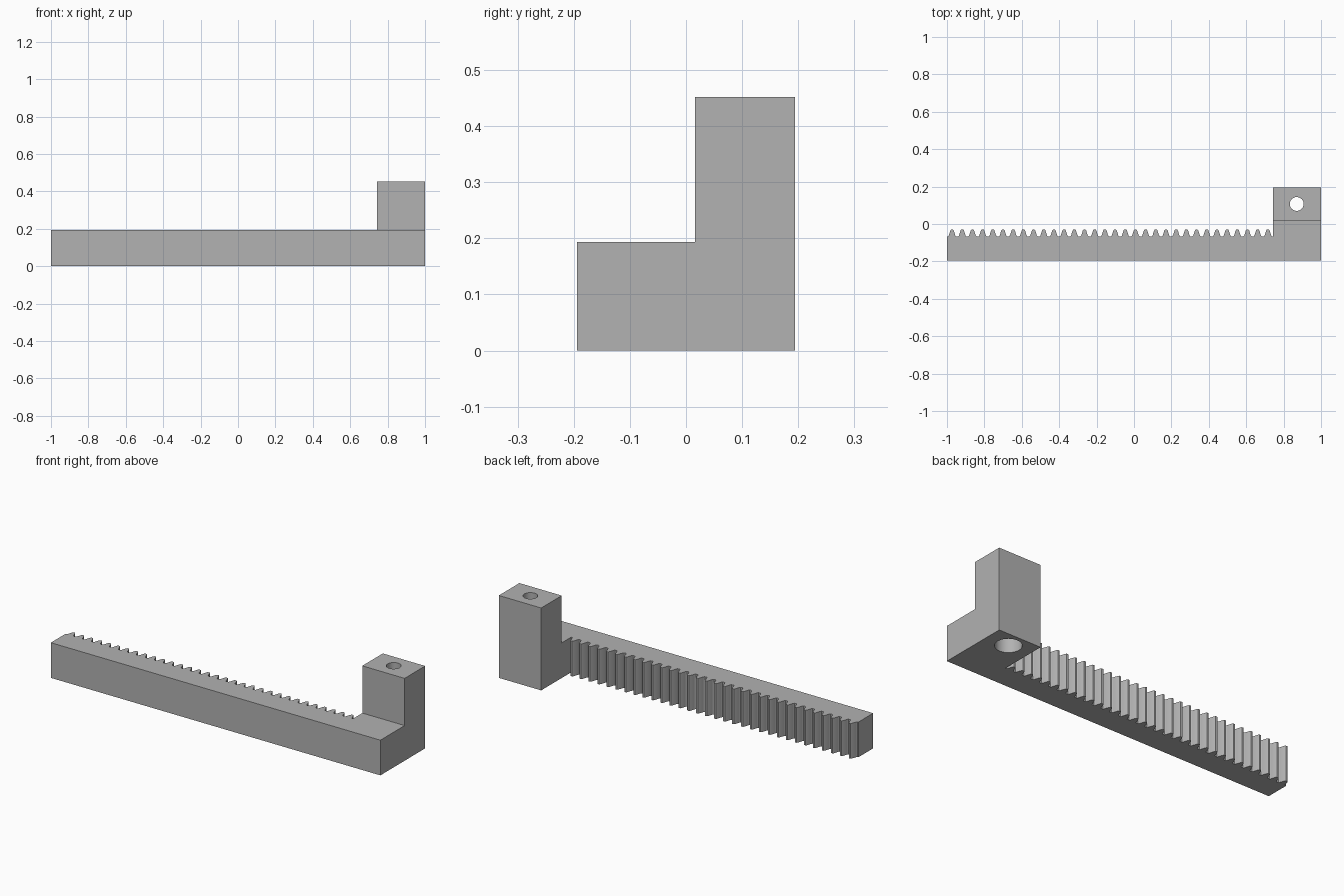
import bpy
import bmesh
from math import radians

if "Cube" in bpy.data.objects:
    bpy.data.objects.remove(bpy.data.objects["Cube"], do_unlink=True)

# Main sizes
FRONT, BACK, STEP = -0.194, 0.194, 0.016
ROOT, TIP = -0.066, -0.029
BAR_TOP, BLOCK_TOP = 0.193, 0.452
BLOCK_X = 0.743
TEETH = 32
PITCH = (BLOCK_X + 1) / TEETH
HOLE = (0.87, 0.107)

# Plain grey material
grey = bpy.data.materials.new("grey")
grey.use_nodes = True
colour = (0.445, 0.445, 0.445, 1)
grey.diffuse_color = colour
grey.node_tree.nodes["Principled BSDF"].inputs["Base Color"].default_value = colour

# Half of one tooth: offset from its centre line, and height as a share of the depth
HALF_TOOTH = [(0.021, 0), (0.0175, 0.12), (0.0125, 0.55), (0.009, 0.85), (0.005, 1)]


def rack_outline():
    """Plan outline: straight front, foot of the block, then teeth from right to left."""
    points = [(-1, FRONT), (1, FRONT), (1, STEP), (1, BACK),
              (BLOCK_X, BACK), (BLOCK_X, STEP), (BLOCK_X, ROOT)]
    for i in reversed(range(TEETH)):
        centre = -1 + PITCH * (i + 0.5)
        rising = [(centre + dx, ROOT + h * (TIP - ROOT)) for dx, h in HALF_TOOTH]
        falling = [(2 * centre - x, y) for x, y in reversed(rising)]
        points += rising + falling
    points.append((-1, ROOT))
    return points


def extrude_up(bm, face, height):
    """Raise a face and return the new top face."""
    result = bmesh.ops.extrude_face_region(bm, geom=[face])["geom"]
    verts = [g for g in result if isinstance(g, bmesh.types.BMVert)]
    bmesh.ops.translate(bm, verts=verts, vec=(0, 0, height))
    return next(g for g in result if isinstance(g, bmesh.types.BMFace))


# Toothed bar with an upright block at its left end
bm = bmesh.new()
base = bm.faces.new([bm.verts.new((x, y, 0)) for x, y in rack_outline()])
bar_top = extrude_up(bm, base, BAR_TOP)
corners = [v for v in bar_top.verts if abs(v.co.y - STEP) < 1e-4]
bmesh.ops.connect_verts(bm, verts=corners)
foot = next(f for f in bm.faces if all(
    v.co.z > BAR_TOP - 1e-4 and v.co.y > STEP - 1e-4 for v in f.verts))
bm.faces.ensure_lookup_table()
extrude_up(bm, foot, BLOCK_TOP - BAR_TOP)

# Remove raised-over faces and merge flat neighbours
inner = [f for f in bm.faces if abs(f.normal.z) > 0.9 and all(
    abs(v.co.z - BAR_TOP) < 1e-4 and v.co.y > STEP - 1e-4 for v in f.verts)]
if inner:
    bmesh.ops.delete(bm, geom=inner, context='FACES_ONLY')
if not any(all(v.co.z < 1e-4 for v in f.verts) for f in bm.faces):
    bmesh.ops.holes_fill(bm, edges=[e for e in bm.edges if e.is_boundary], sides=0)
bmesh.ops.dissolve_limit(bm, angle_limit=radians(0.5),
                         verts=bm.verts[:], edges=bm.edges[:])
bmesh.ops.recalc_face_normals(bm, faces=bm.faces[:])
mesh = bpy.data.meshes.new("gear_rack")
bm.to_mesh(mesh)
bm.free()
rack = bpy.data.objects.new("gear_rack", mesh)
bpy.context.collection.objects.link(rack)
mesh.materials.append(grey)


def drill(name, radius, bottom, top):
    """Cut an upright round hole through the block."""
    bpy.ops.mesh.primitive_cylinder_add(
        vertices=48, radius=radius, depth=top - bottom,
        location=(*HOLE, (top + bottom) / 2))
    cutter = bpy.context.object
    cutter.name = name
    cutter.hide_render = True
    cutter.data.materials.append(grey)
    bpy.ops.object.select_all(action='DESELECT')
    bpy.context.view_layer.objects.active = rack
    rack.select_set(True)
    cut = rack.modifiers.new(name, 'BOOLEAN')
    cut.operation = 'DIFFERENCE'
    cut.solver = 'EXACT'
    cut.object = cutter
    bpy.ops.object.modifier_apply(modifier=cut.name)
    bpy.data.objects.remove(cutter, do_unlink=True)


# Screw hole with a wider recess from below
drill("screw_hole", 0.037, -0.1, BLOCK_TOP + 0.1)
drill("screw_recess", 0.066, -0.1, 0.2)

bpy.ops.object.shade_smooth_by_angle(angle=radians(20))
